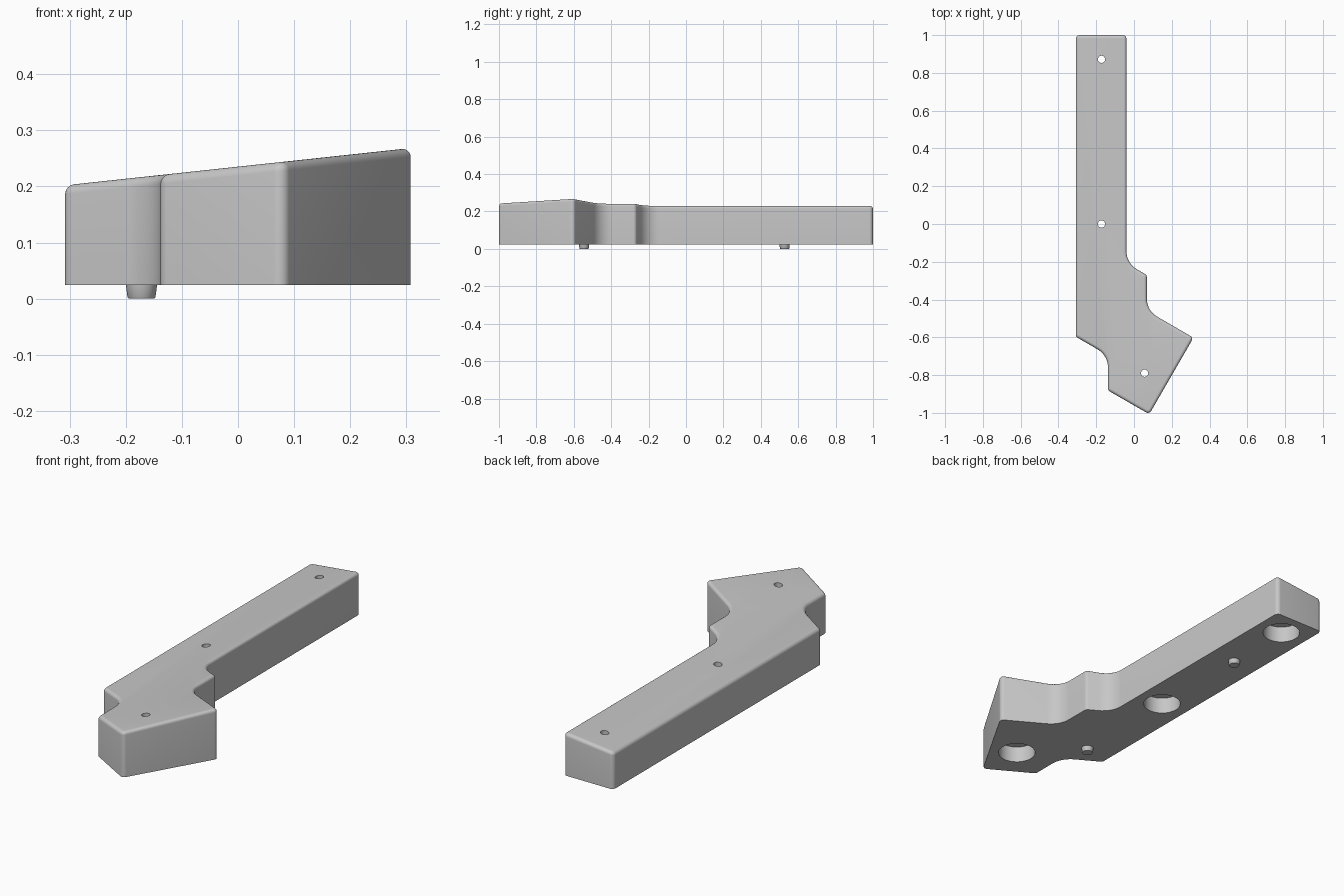
import bpy, bmesh, math
from mathutils import Vector

cube = bpy.data.objects.get("Cube")
if cube:
    bpy.data.objects.remove(cube, do_unlink=True)

BASE = 0.024                # underside of the body
SMALL, LARGE = 0.02, 0.11   # corner radii
RIM = 0.016                 # rounding of the top edge

grey = bpy.data.materials.new("plain grey")
grey.use_nodes = True
colour = (0.57, 0.57, 0.57, 1)
grey.diffuse_color = colour
grey.node_tree.nodes["Principled BSDF"].inputs["Base Color"].default_value = colour


def top_height(x):
    return 0.2352 + 0.1077 * x


def stacked(name, rings):
    """Closed solid skinned through rings of points, lowest first."""
    bm = bmesh.new()
    rings = [[bm.verts.new(p) for p in ring] for ring in rings]
    count = len(rings[0])
    for low, high in zip(rings, rings[1:]):
        for k in range(count):
            n = (k + 1) % count
            bm.faces.new((low[k], low[n], high[n], high[k]))
    bm.faces.new(rings[0])
    bm.faces.new(rings[-1])
    bmesh.ops.recalc_face_normals(bm, faces=bm.faces)
    mesh = bpy.data.meshes.new(name)
    bm.to_mesh(mesh)
    bm.free()
    mesh.materials.append(grey)
    obj = bpy.data.objects.new(name, mesh)
    bpy.context.collection.objects.link(obj)
    return obj


def smooth(obj):
    bpy.ops.object.select_all(action='DESELECT')
    obj.select_set(True)
    bpy.context.view_layer.objects.active = obj
    bpy.ops.object.shade_smooth_by_angle(angle=math.radians(35))


def rounded_outline(corners, steps=8):
    """Turn (x, y, radius) corners into arcs of (point, inward normal)."""
    points = []
    for i, (x, y, r) in enumerate(corners):
        p = Vector((x, y))
        a = (Vector(corners[i - 1][:2]) - p).normalized()
        b = (Vector(corners[(i + 1) % len(corners)][:2]) - p).normalized()
        half = a.angle(b) / 2
        centre = p + (a + b).normalized() * r / math.sin(half)
        start = (p + a * r / math.tan(half) - centre).normalized()
        end = (p + b * r / math.tan(half) - centre).normalized()
        convex = b.x * a.y - b.y * a.x > 0
        turn = math.atan2(start.x * end.y - start.y * end.x, start.dot(end))
        angle = math.atan2(start.y, start.x)
        for k in range(steps + 1):
            t = angle + turn * k / steps
            out = Vector((math.cos(t), math.sin(t)))
            points.append((centre + out * r, -out if convex else out))
    return points


def turned(name, profile, x, y, sides=40):
    """Solid of revolution from (radius, z) pairs."""
    turns = [math.tau * k / sides for k in range(sides)]
    return stacked(name, [[(x + r * math.cos(t), y + r * math.sin(t), z) for t in turns]
                          for r, z in profile])


# Body: cranked outline, raised to a sloping top with a rounded rim
corners = [
    (-0.308, 1, SMALL), (-0.308, -0.597, SMALL),
    (-0.138, -0.695, LARGE), (-0.138, -0.881, SMALL),
    (0.081, -1.007, SMALL), (0.315, -0.602, SMALL),
    (0.068, -0.459, LARGE), (0.068, -0.27, SMALL),
    (-0.04, -0.208, LARGE), (-0.04, 1, SMALL),
]
outline = rounded_outline(corners)
rings = [[(p.x, p.y, BASE) for p, inward in outline]]
for step in range(7):
    t = math.pi / 2 * step / 6
    inset, drop = RIM * (1 - math.cos(t)), RIM * (1 - math.sin(t))
    moved = [p + inward * inset for p, inward in outline]
    rings.append([(q.x, q.y, top_height(q.x) - drop) for q in moved])
body = stacked("body", rings)

# Counterbored bolt holes, wide from below and narrow through the top
bolt_profile = [(0.086, -0.05), (0.086, 0.104), (0.019, 0.104), (0.019, 0.4)]
for x, y in [(-0.172, 0.872), (-0.172, 0), (0.056, -0.79)]:
    cutter = turned("bolt_hole_cutter", bolt_profile, x, y)
    cutter.hide_render = True
    bpy.context.view_layer.objects.active = body
    mod = body.modifiers.new("bolt_hole", 'BOOLEAN')
    mod.operation = 'DIFFERENCE'
    mod.solver = 'EXACT'
    mod.object = cutter
    bpy.ops.object.modifier_apply(modifier=mod.name)
    bpy.data.objects.remove(cutter, do_unlink=True)
smooth(body)

# Tapered locating pegs under the body
for name, y in [("front_peg", -0.545), ("back_peg", 0.527)]:
    smooth(turned(name, [(0.023, 0), (0.025, 0.003), (0.028, BASE + 0.002)], -0.172, y))
